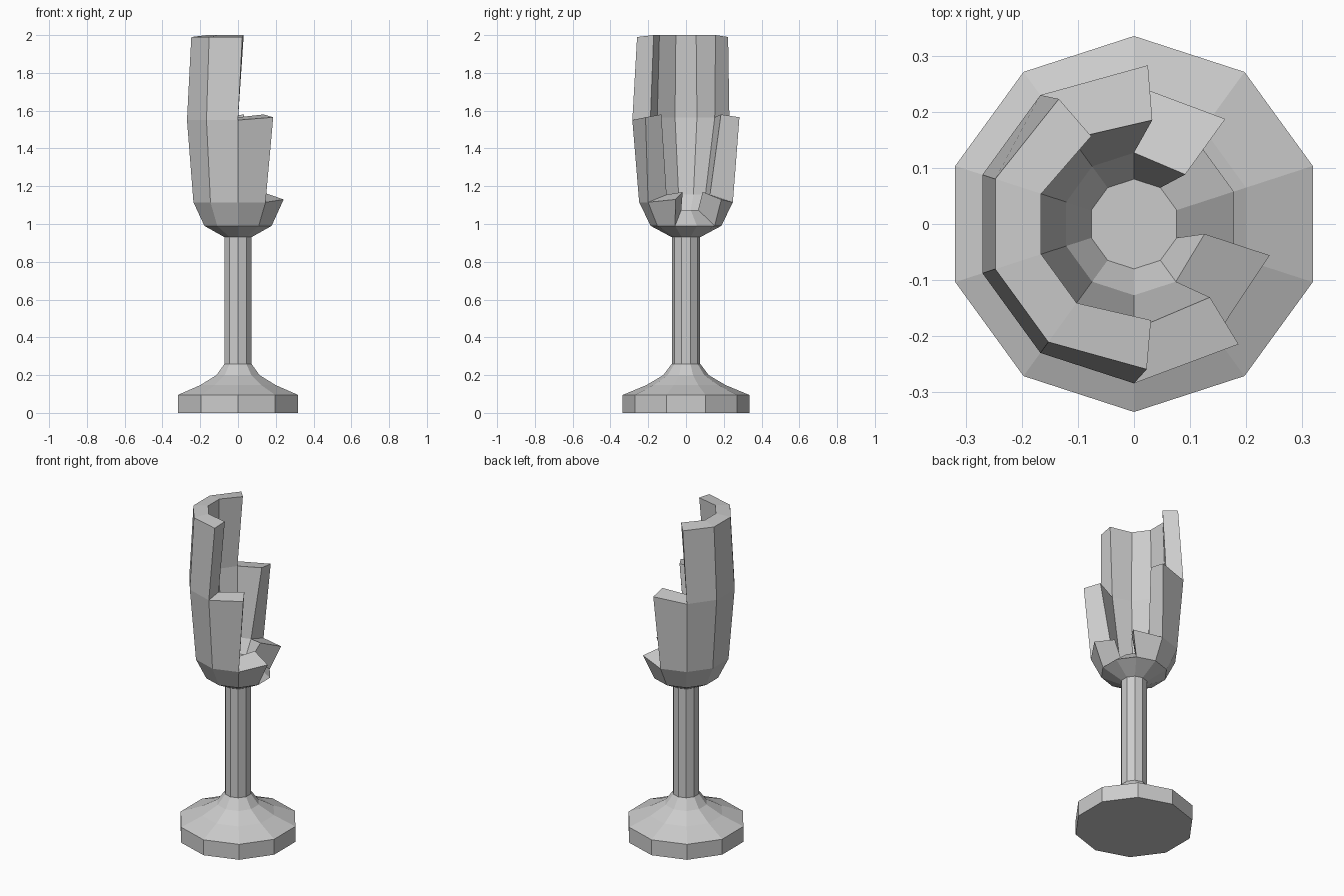
import bpy, bmesh, math

if "Cube" in bpy.data.objects:
    bpy.data.objects.remove(bpy.data.objects["Cube"])

N = 10
STEP = 2 * math.pi / N
START = math.radians(18)


def point(r, z, j, shift=0.0):
    a = START + j * STEP + math.radians(shift)
    return (r * math.cos(a), r * math.sin(a), z)


def ring(bm, r, z):
    return [bm.verts.new(point(r, z, j)) for j in range(N)]


def bridge(bm, a, b):
    for j in range(N):
        k = (j + 1) % N
        bm.faces.new((a[j], a[k], b[k], b[j]))


def finish(bm, name):
    bmesh.ops.recalc_face_normals(bm, faces=bm.faces)
    mesh = bpy.data.meshes.new(name)
    bm.to_mesh(mesh)
    bm.free()
    bpy.context.collection.objects.link(bpy.data.objects.new(name, mesh))


# Foot and stem
bm = bmesh.new()
profile = [(0.335, 0), (0.335, 0.095), (0.21, 0.147), (0.12, 0.2),
           (0.075, 0.26), (0.075, 0.93)]
rings = [ring(bm, r, z) for r, z in profile]
for a, b in zip(rings, rings[1:]):
    bridge(bm, a, b)
bm.faces.new(rings[0])
bm.faces.new(rings[-1])
finish(bm, "foot_and_stem")

# Broken bowl: each side of the glass survives up to its own level
heights = [0, 1, 2, 3, 3, 3, 3, 2, 1, 0]
outer_profile = [(0.187, 0.99), (0.248, 1.115), (0.284, 1.55), (0.26, 1.99)]
inner_profile = [(0.08, 1.075), (0.127, 1.155), (0.188, 1.565), (0.174, 2.0)]

bm = bmesh.new()


def wall(profile, lean):
    # Shard corners lean sideways past the break
    grid = []
    for level, (r, z) in enumerate(profile):
        row = []
        for j in range(N):
            before, after = heights[j - 1] >= level, heights[j] >= level
            shift = lean * (before - after)
            dz = 0.015 if shift and level < 3 else 0
            row.append(bm.verts.new(point(r, z + dz, j, shift)))
        grid.append(row)
    return grid


outer = wall(outer_profile, 5)
inner = wall(inner_profile, 10)

for j, h in enumerate(heights):
    k = (j + 1) % N
    for level in range(h):
        for g in (outer, inner):
            bm.faces.new((g[level][j], g[level][k], g[level + 1][k], g[level + 1][j]))
    # Broken top edge
    bm.faces.new((outer[h][j], outer[h][k], inner[h][k], inner[h][j]))
    # Exposed side of the break
    low, high = sorted((heights[j - 1], h))
    for level in range(low, high):
        bm.faces.new((outer[level][j], outer[level + 1][j],
                      inner[level + 1][j], inner[level][j]))

# Bowl floor and underside
bm.faces.new(inner[0])
neck = ring(bm, 0.075, 0.93)
bridge(bm, neck, outer[0])
bm.faces.new(neck)
loose = [v for v in bm.verts if not v.link_faces]
bmesh.ops.delete(bm, geom=loose, context='VERTS')
finish(bm, "broken_bowl")
